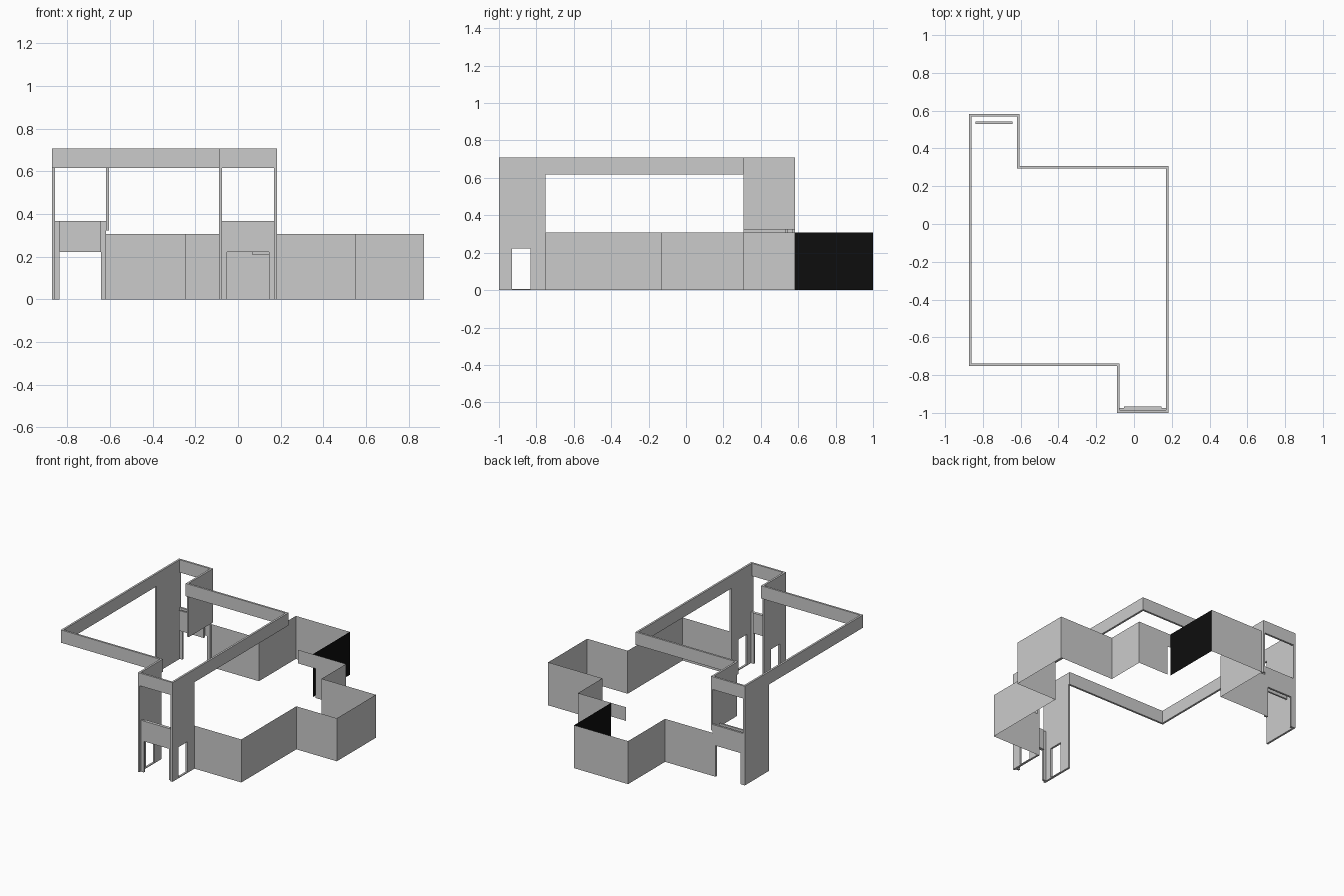
import bpy, bmesh
from mathutils import Vector

if "Cube" in bpy.data.objects:
    bpy.data.objects.remove(bpy.data.objects["Cube"])

T = 0.014                      # wall thickness
TOP, BAND, SILL, DOOR, LOW = 0.708, 0.617, 0.367, 0.222, 0.307


def finish(name, bm):
    me = bpy.data.meshes.new(name)
    bm.to_mesh(me)
    bm.free()
    ob = bpy.data.objects.new(name, me)
    bpy.context.collection.objects.link(ob)
    return ob


def extruded(name, loop, direction):
    """Solid from a flat outline pushed along a direction."""
    bm = bmesh.new()
    face = bm.faces.new([bm.verts.new(p) for p in loop])
    new = bmesh.ops.extrude_face_region(bm, geom=[face])["geom"]
    bmesh.ops.translate(bm, vec=direction, verts=[v for v in new if isinstance(v, bmesh.types.BMVert)])
    bmesh.ops.recalc_face_normals(bm, faces=bm.faces)
    return finish(name, bm)


def box(name, x0, x1, y0, y1, z0, z1):
    loop = [(x0, y0, z0), (x1, y0, z0), (x1, y1, z0), (x0, y1, z0)]
    return extruded(name, loop, (0, 0, z1 - z0))


def sheet(name, path, z0=0.0, z1=LOW):
    """Thin single-surface wall following a plan path."""
    bm = bmesh.new()
    cols = [(bm.verts.new((x, y, z0)), bm.verts.new((x, y, z1))) for x, y in path]
    for (a, b), (c, d) in zip(cols, cols[1:]):
        bm.faces.new((a, c, d, b))
    return finish(name, bm)


def door_panel(name, x0, x1, y, d0, d1):
    """Wall panel with a doorway, as one arch-like outline."""
    prof = [(x0, 0), (d0, 0), (d0, DOOR), (d1, DOOR), (d1, 0), (x1, 0), (x1, SILL), (x0, SILL)]
    return extruded(name, [(x, y, z) for x, z in prof], (0, T, 0))


def side_with_hole(name, x):
    """Front tower side wall with a doorway closed at the floor."""
    y0, y1, a, b, s = -1.0, -0.752, -0.93, -0.832, 0.006
    box(name + "_front", x, x + T, y0, a, 0, BAND)
    box(name + "_rear", x, x + T, b, y1, 0, BAND)
    box(name + "_head", x, x + T, a, b, DOOR, BAND)
    box(name + "_threshold", x, x + T, a, b, 0, s)


# upper band following the plan outline (counter-clockwise, mitred inwards)
outline = [(-0.873, -0.752), (-0.09, -0.752), (-0.09, -1.0), (0.183, -1.0),
           (0.183, 0.308), (-0.605, 0.308), (-0.605, 0.583), (-0.873, 0.583)]
pts = [Vector(p) for p in outline]
n = len(pts)
inner = []
for i, p in enumerate(pts):
    d1 = (p - pts[i - 1]).normalized()
    d2 = (pts[(i + 1) % n] - p).normalized()
    inner.append(p + T * (Vector((-d1.y, d1.x)) + Vector((-d2.y, d2.x))))
bm = bmesh.new()
rings = [[bm.verts.new((p.x, p.y, z)) for p in loop]
         for loop, z in ((pts, BAND), (pts, TOP), (inner, TOP), (inner, BAND))]
for a, b in zip(rings, rings[1:] + rings[:1]):
    for i in range(n):
        j = (i + 1) % n
        bm.faces.new((a[i], a[j], b[j], b[i]))
bmesh.ops.recalc_face_normals(bm, faces=bm.faces)
finish("upper_band", bm)

# front tower
side_with_hole("front_tower_left_wall", -0.09)
side_with_hole("front_tower_right_wall", 0.183 - T)
door_panel("front_door_panel", -0.09 + T, 0.183 - T, -0.988, -0.052, 0.146)
box("front_door_header", -0.052, 0.146, -0.974, -0.966, DOOR, SILL)

# rear tower
box("rear_tower_left_wall", -0.873, -0.873 + T, 0.308, 0.583, 0, BAND)
box("rear_tower_right_wall", -0.605 - T, -0.605, 0.308, 0.583, 0.323, BAND)
door_panel("rear_door_panel", -0.873 + T, -0.605 - T, 0.583 - T, -0.838, -0.642)
box("rear_door_header", -0.838, -0.642, 0.53, 0.542, DOOR, SILL)

# low thin walls
sheet("low_wall_right", [(0.183, -0.752), (0.553, -0.752), (0.553, -0.132), (0.873, -0.132),
                         (0.873, 0.308), (0.445, 0.308), (0.445, 0.583), (0.205, 0.583)])
sheet("low_wall_header", [(0.205, 0.583), (0.065, 0.583)], 0.21, LOW)
sheet("low_wall_back", [(0.183, 1.0), (-0.243, 1.0), (-0.243, 0.583), (-0.62, 0.583)])

# black end wall
dark = sheet("black_wall", [(0.183, 0.583), (0.183, 1.0)])
mat = bpy.data.materials.new("black")
mat.diffuse_color = (0.004, 0.004, 0.004, 1)
mat.use_nodes = True
mat.node_tree.nodes["Principled BSDF"].inputs["Base Color"].default_value = mat.diffuse_color
dark.data.materials.append(mat)
